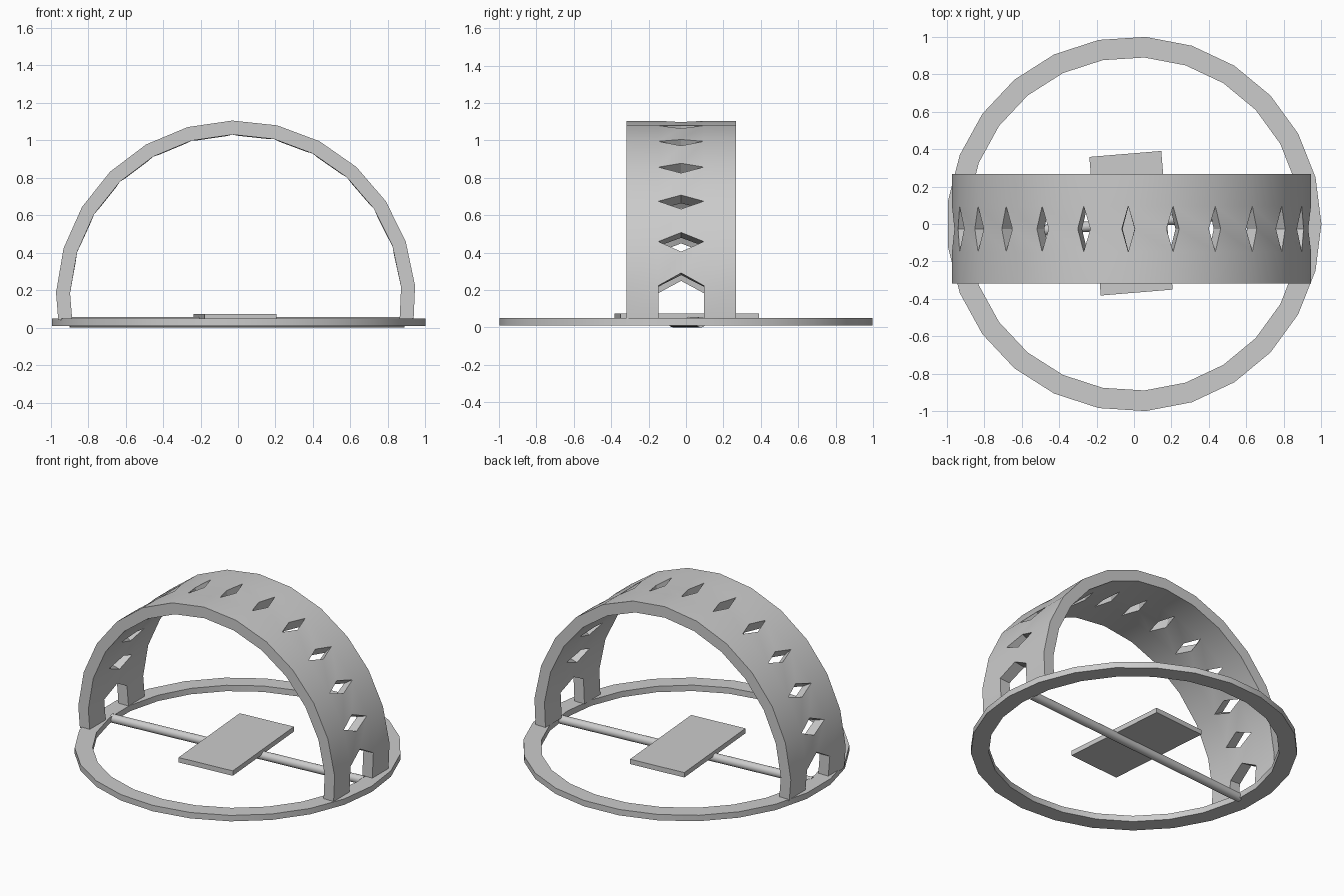
import bpy, bmesh, math
from mathutils import Vector

if "Cube" in bpy.data.objects:
    bpy.data.objects.remove(bpy.data.objects["Cube"])

SIDES = 25
STEP = 2 * math.pi / SIDES


def finish(name, bm):
    bmesh.ops.recalc_face_normals(bm, faces=bm.faces)
    me = bpy.data.meshes.new(name)
    bm.to_mesh(me)
    bm.free()
    ob = bpy.data.objects.new(name, me)
    bpy.context.collection.objects.link(ob)
    bpy.ops.object.select_all(action='DESELECT')
    ob.select_set(True)
    bpy.context.view_layer.objects.active = ob
    bpy.ops.object.shade_smooth_by_angle(angle=math.radians(30))
    return ob


# base ring: rectangular section swept round 25 sides
bm = bmesh.new()
section = [(1.0, 0.01), (1.0, 0.05), (0.89, 0.05), (0.89, 0.01)]
loops = [[bm.verts.new((r * math.cos(i * STEP), r * math.sin(i * STEP), z)) for r, z in section]
         for i in range(SIDES)]
for i in range(SIDES):
    a, b = loops[i], loops[(i + 1) % SIDES]
    for k in range(4):
        n = (k + 1) % 4
        bm.faces.new((a[k], b[k], b[n], a[n]))
finish("base_ring", bm)

# arch: outer sheet with a diamond hole at every bend
CX, CZ, R_OUT, R_IN = -0.012, 0.145, 0.96, 0.885
YS = [-0.318, -0.148, 0.095, 0.268]
Y_MID = -0.026
FOOT_Z = 0.04
angles = [math.radians(4.7) + i * STEP for i in range(-1, 14)]


def on_arc(a, r=R_OUT):
    return CX + r * math.cos(a), CZ + r * math.sin(a)


path = [on_arc(a) for a in angles]
for end, nxt in ((0, 1), (-1, -2)):          # trim legs at the ring
    (x0, z0), (x1, z1) = path[end], path[nxt]
    path[end] = (x0 + (x1 - x0) * (FOOT_Z - z0) / (z1 - z0), FOOT_Z)

bm = bmesh.new()
rows = [[bm.verts.new((x, y, z)) for y in YS] for x, z in path]


def tip(i, side):
    # holes grow taller towards the feet
    off = abs(math.degrees(angles[i]) - 90)
    size = 0.035 + 0.035 * (off / 86) ** 3
    x, z = on_arc(angles[i] + side * size / R_OUT, 0.953)
    return bm.verts.new((x, Y_MID, z))


last = len(rows) - 1
for i in range(last):
    a, b = rows[i], rows[i + 1]
    for k in (0, 2):
        bm.faces.new((a[k], a[k + 1], b[k + 1], b[k]))
    if 0 < i < last - 1:
        ta, tb = tip(i, 1), tip(i + 1, -1)
        bm.faces.new((a[1], ta, tb, b[1]))
        bm.faces.new((ta, a[2], b[2], tb))

# inner sheet and walls
s = R_IN / R_OUT
border = [e for e in bm.edges if e.is_boundary]
faces = list(bm.faces)
inner = {v: bm.verts.new((CX + (v.co.x - CX) * s, v.co.y, CZ + (v.co.z - CZ) * s))
         for v in list(bm.verts)}
for f in faces:
    bm.faces.new([inner[v] for v in reversed(f.verts)])
for e in border:
    p, q = e.verts
    bm.faces.new((p, q, inner[q], inner[p]))
finish("pierced_arch", bm)

# slab, turned slightly in plan
TURN = math.radians(4.7)
bm = bmesh.new()
bmesh.ops.create_cube(bm, size=1)
bmesh.ops.scale(bm, vec=(0.385, 0.742, 0.033), verts=bm.verts)
slab = finish("slab", bm)
slab.location = (-0.016, 0.004, 0.0575)
slab.rotation_euler = (0, 0, TURN)

# cross rod under the slab
bm = bmesh.new()
bmesh.ops.create_cone(bm, cap_ends=True, segments=20, radius1=0.028, radius2=0.028, depth=1.79)
rod = finish("cross_rod", bm)
rod.location = (-0.005, 0.006, 0.028)
rod.rotation_euler = (0, math.pi / 2, TURN)
